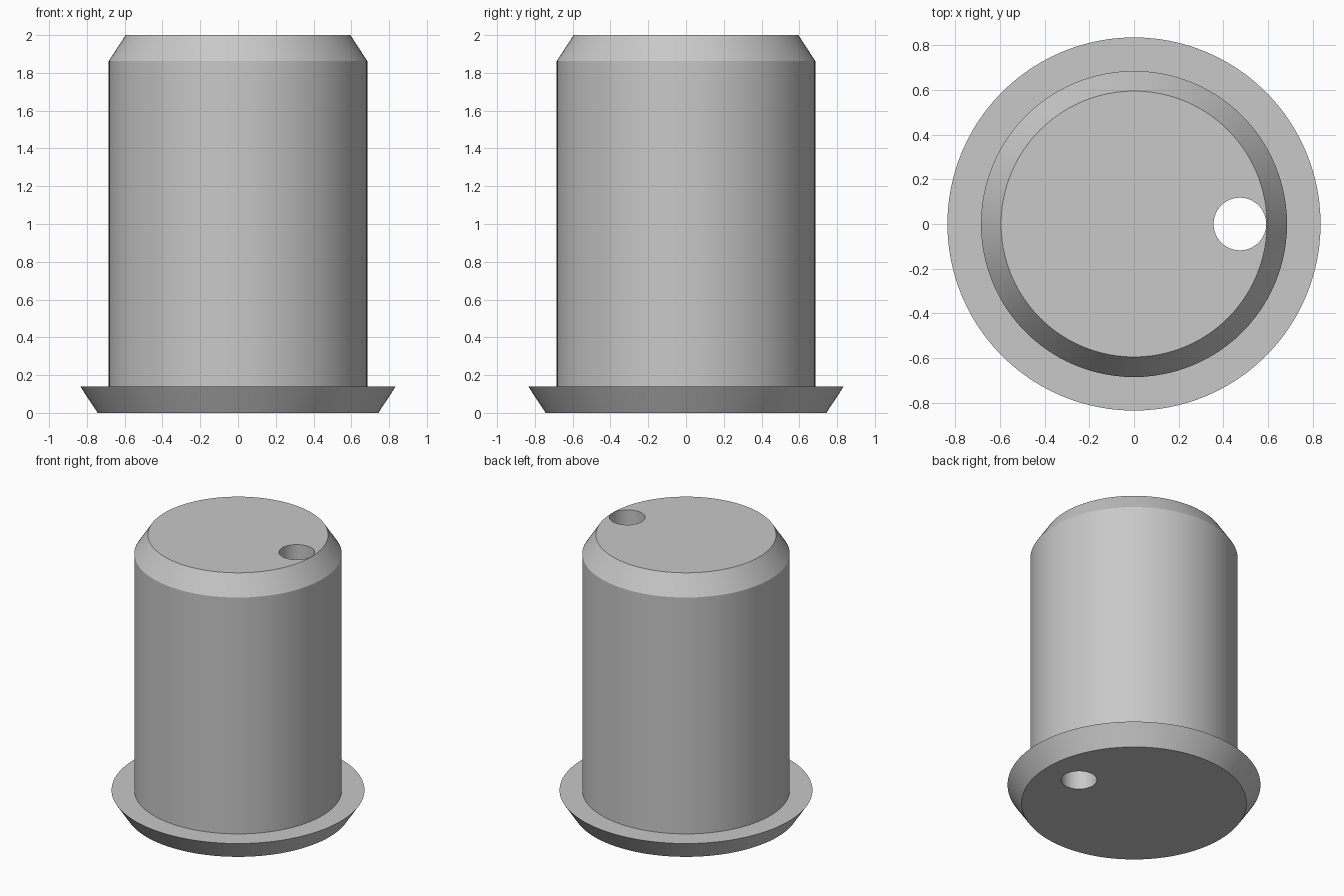
import bpy
import bmesh
import math

if "Cube" in bpy.data.objects:
    bpy.data.objects.remove(bpy.data.objects["Cube"], do_unlink=True)

SEGMENTS = 96


def make_material(name, rgb):
    mat = bpy.data.materials.new(name)
    mat.use_nodes = True
    mat.diffuse_color = (*rgb, 1)
    mat.node_tree.nodes["Principled BSDF"].inputs["Base Color"].default_value = (*rgb, 1)
    return mat


def lathe(name, profile, segments, mat, center_x=0):
    """Closed solid of revolution from (radius, height) pairs, bottom to top."""
    bm = bmesh.new()
    rings = []
    for radius, z in profile:
        angles = [math.tau * i / segments for i in range(segments)]
        rings.append([bm.verts.new((center_x + radius * math.cos(a), radius * math.sin(a), z))
                      for a in angles])
    for low, high in zip(rings, rings[1:]):
        for i in range(segments):
            j = (i + 1) % segments
            bm.faces.new((low[i], low[j], high[j], high[i]))
    bm.faces.new(rings[0][::-1])
    bm.faces.new(rings[-1])
    mesh = bpy.data.meshes.new(name)
    bm.to_mesh(mesh)
    bm.free()
    mesh.materials.append(mat)
    obj = bpy.data.objects.new(name, mesh)
    bpy.context.collection.objects.link(obj)
    return obj


grey = make_material("light grey", (0.58, 0.58, 0.58))

# Plug: flared flange, straight barrel and chamfered top
plug = lathe("flanged_plug", [(0.743, 0), (0.835, 0.14), (0.685, 0.14),
                              (0.685, 1.862), (0.595, 2)], SEGMENTS, grey)

# Off-centre hole running the full height
cutter = lathe("hole_cutter", [(0.118, -0.1), (0.118, 2.1)], SEGMENTS // 2, grey, 0.474)
cutter.hide_render = True

hole = plug.modifiers.new("through_hole", 'BOOLEAN')
hole.operation = 'DIFFERENCE'
hole.solver = 'EXACT'
hole.object = cutter

bpy.ops.object.select_all(action='DESELECT')
plug.select_set(True)
bpy.context.view_layer.objects.active = plug
bpy.ops.object.modifier_apply(modifier=hole.name)
bpy.data.objects.remove(cutter, do_unlink=True)

# Smooth walls with crisp rims
bpy.ops.object.shade_smooth_by_angle(angle=math.radians(25))
